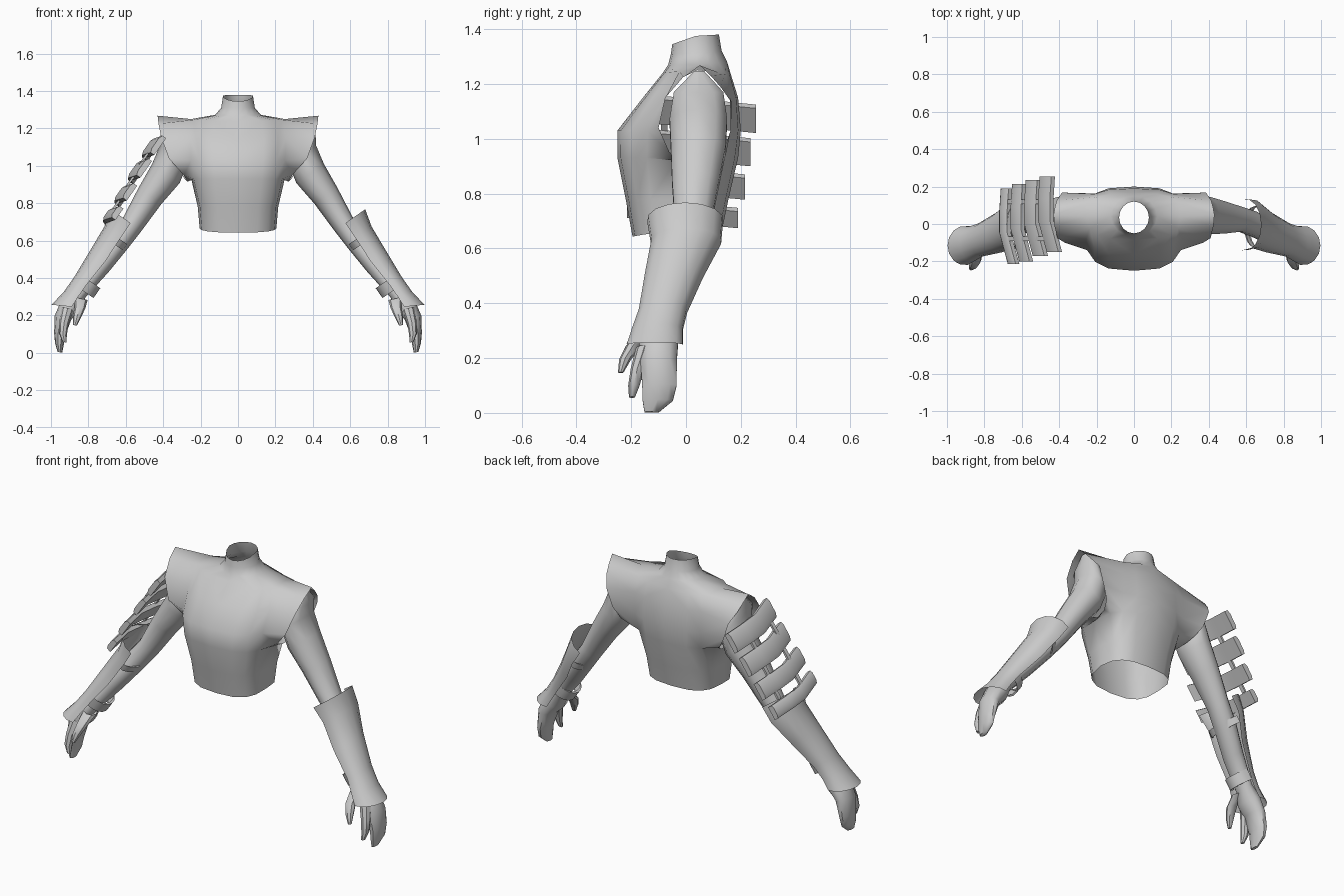
import bpy, math
from mathutils import Vector

if "Cube" in bpy.data.objects:
    bpy.data.objects.remove(bpy.data.objects["Cube"])

grey = bpy.data.materials.new("plain_grey")
grey.diffuse_color = (0.6, 0.6, 0.6, 1)
grey.use_nodes = True
grey.node_tree.nodes["Principled BSDF"].inputs["Base Color"].default_value = grey.diffuse_color
OUT = Vector((0.82, 0, 0.57))          # outward direction across the arm
ALONG = Vector((0.57, 0, -0.82))       # direction down the arm


def make(name, verts, faces, mirror=True, angle=40):
    me = bpy.data.meshes.new(name)
    me.from_pydata([tuple(v) for v in verts], [], faces)
    me.materials.append(grey)
    ob = bpy.data.objects.new(name, me)
    bpy.context.collection.objects.link(ob)
    bpy.ops.object.select_all(action='DESELECT')
    ob.select_set(True)
    bpy.context.view_layer.objects.active = ob
    bpy.ops.object.mode_set(mode='EDIT')
    bpy.ops.mesh.select_all(action='SELECT')
    bpy.ops.mesh.normals_make_consistent(inside=False)
    bpy.ops.object.mode_set(mode='OBJECT')
    bpy.ops.object.shade_smooth_by_angle(angle=math.radians(angle))
    if mirror:
        mod = ob.modifiers.new("mirror", 'MIRROR')
        mod.merge_threshold = 0.002
    return ob


def loft(rings, closed=True, cap=False):
    """Skin equal-length rings of points."""
    n = len(rings[0])
    verts = [p for r in rings for p in r]
    faces = [(i * n + j, i * n + (j + 1) % n, (i + 1) * n + (j + 1) % n, (i + 1) * n + j)
             for i in range(len(rings) - 1) for j in range(n if closed else n - 1)]
    if cap:
        faces.append(tuple(range(len(verts) - n, len(verts))))
    return verts, faces


def ring(c, depth, width, n=OUT, sides=10):
    return [Vector(c) + n * depth * math.cos(a) + Vector((0, width * math.sin(a), 0))
            for a in (math.tau * k / sides for k in range(sides))]


def arc(c, depth, width, n=OUT, half=100, steps=8):
    """Open cross-section, centred on direction n."""
    return [Vector(c) + n * depth * math.cos(a) + Vector((0, width * math.sin(a), 0))
            for a in (math.radians(-half + 2 * half * k / steps) for k in range(steps + 1))]


# Torso: half rings from waist to collar (half width, front y, back y, front z, side z, back z)
rows = [(.205, -.195, .13, .643, .665, .66), (.215, -.22, .155, .78, .78, .78),
        (.25, -.25, .19, .93, .93, .93), (.265, -.25, .2, 1.03, 1.03, 1.03),
        (.27, -.165, .19, 1.14, 1.15, 1.15), (.25, -.085, .165, 1.24, 1.25, 1.23),
        (.125, -.065, .15, 1.27, 1.27, 1.28), (.09, -.055, .13, 1.31, 1.31, 1.32),
        (.08, -.05, .12, 1.345, 1.375, 1.38)]
COLS = 9
verts = []
for r, (w, yf, yb, zf, zs, zb) in enumerate(rows):
    for k in range(COLS):
        a = math.pi * k / (COLS - 1)
        s, c = math.sin(a), math.cos(a)
        e = 1.0 if r > 5 else 0.7
        cy = math.copysign(abs(c) ** (0.52 if r in (3, 4, 5) and c < 0 else e), c)
        z = zs + ((zf - zs) * c if c > 0 else (zs - zb) * c)
        x = 0 if k in (0, COLS - 1) else w * s ** e
        verts.append((x, (yf + yb) / 2 - (yb - yf) / 2 * cy, z))
faces = [(r * COLS + k, r * COLS + k + 1, (r + 1) * COLS + k + 1, (r + 1) * COLS + k)
         for r in range(len(rows) - 1) for k in range(COLS - 1)
         if not (2 <= r < 5 and k in (3, 4, 5))]
# Flared sleeve caps, grown from the arm openings
hole = [(2, 3), (2, 4), (2, 5), (2, 6), (3, 6), (4, 6), (5, 6), (5, 5), (5, 4), (5, 3), (4, 3), (3, 3)]
rim = [(.29, -.06, .95), (.27, .03, .915), (.285, .09, .93), (.31, .14, .965), (.35, .163, 1.03),
       (.385, .168, 1.13), (.413, .125, 1.19), (.423, .09, 1.23), (.43, .05, 1.268),
       (.425, -.01, 1.225), (.41, -.075, 1.15), (.37, -.10, 1.04)]
base = len(verts)
verts += rim
for i in range(len(rim)):
    j = (i + 1) % len(rim)
    a, b = (hole[q][0] * COLS + hole[q][1] for q in (i, j))
    faces.append((a, b, base + j, base + i))
make("torso", verts, faces, angle=60)

# Arm, tented up inside the sleeve and running into a mitten hand
SIDE = Vector((1, 0, .2))
FLAT = Vector((1, 0, 0))
arm = [ring((.385, .048, 1.248), .015, .018, FLAT), ring((.375, .046, 1.17), .04, .095, FLAT),
       ring((.345, .045, 1.06), .088, .11), ring((.385, .045, .96), .09, .105),
       ring((.47, .035, .84), .075, .09), ring((.57, .025, .68), .06, .068),
       ring((.64, 0, .59), .06, .07), ring((.74, -.05, .46), .055, .065),
       ring((.85, -.09, .32), .042, .055), ring((.89, -.10, .26), .06, .075),
       ring((.935, -.10, .19), .045, .07, SIDE), ring((.953, -.097, .10), .03, .066, SIDE),
       ring((.955, -.103, .045), .023, .058, SIDE), ring((.952, -.125, .003), .012, .028, SIDE)]
make("arm_and_hand", *loft(arm, cap=True), angle=50)

# Separate index finger and thumb
for name, pts in (("index_finger", [(.91, -.15, .24, .032), (.93, -.177, .16, .025),
                                    (.936, -.19, .10, .021), (.928, -.197, .057, .011)]),
                  ("thumb", [(.84, -.13, .29, .036), (.845, -.19, .245, .029),
                             (.86, -.222, .195, .022), (.872, -.238, .147, .01)])):
    make(name, *loft([ring(p[:3], p[3], p[3], SIDE, 8) for p in pts], cap=True))

# Gauntlet: open shell over the outside of the forearm, flared at both ends
shell = [arc((.59, -.003, .705), .11, .14), arc((.64, .0, .625), .09, .13),
         arc((.72, -.045, .50), .085, .108), arc((.82, -.085, .37), .066, .09),
         arc((.865, -.105, .305), .07, .095, Vector((.95, 0, .3))),
         arc((.905, -.115, .248), .092, .105, Vector((1, 0, .1)))]
make("gauntlet", *loft(shell, closed=False), angle=45)

# Straps closing the gauntlet on the inside of the arm
for name, c, d, w, half in (("elbow_strap", (.655, -.015, .60), .068, .11, .02),
                            ("wrist_strap", (.82, -.085, .365), .08, .075, .032)):
    c = Vector(c)
    prof = [arc(c + ALONG * s * half, d * k, w, -OUT, 90)
            for s, k in ((-1, .85), (-1, 1), (1, 1), (1, .85))]
    make(name, *loft(prof, closed=False), angle=35)


# Slats guarding one upper arm: a flat bar bent over its length
def bar(name, c, half_len, half_thick, path):
    out, down = Vector((-.82, 0, .57)), Vector((-.57, 0, -.82))
    rings = []
    for y, dx, dz in path:
        p = Vector((c[0] + dx, y, c[1] + dz))
        rings.append([p + down * half_len * a + out * half_thick * b
                      for a, b in ((-1, -1), (-1, .5), (-.6, 1), (.6, 1), (1, .5), (1, -1))])
    v, f = loft(rings, cap=True)
    f.append(tuple(range(6)))
    make(name, v, f, mirror=False, angle=35)


slats = [(-.467, 1.097, .055, .255, -.15), (-.542, .975, .054, .235, -.17),
         (-.618, .848, .048, .215, -.20), (-.685, .735, .037, .19, -.215)]
for i, (x, z, h, back, front) in enumerate(slats):
    span = back - front
    bar(f"arm_slat_{i + 1}", (x, z), h, .016,
        [(back, 0, -.022), (back - span * .3, -.008, -.01),
         (front + span * .42, -.008, 0), (front, .038, .015)])
# Thin links joining the slats
for i in range(3):
    (x0, z0, *_), (x1, z1, *_) = slats[i], slats[i + 1]
    for j, y in enumerate((-.08, .12)):
        bar(f"slat_link_{i + 1}_{j + 1}", ((x0 + x1) / 2, (z0 + z1) / 2), .04, .006,
            [(y - .012, 0, 0), (y + .012, 0, 0)])
